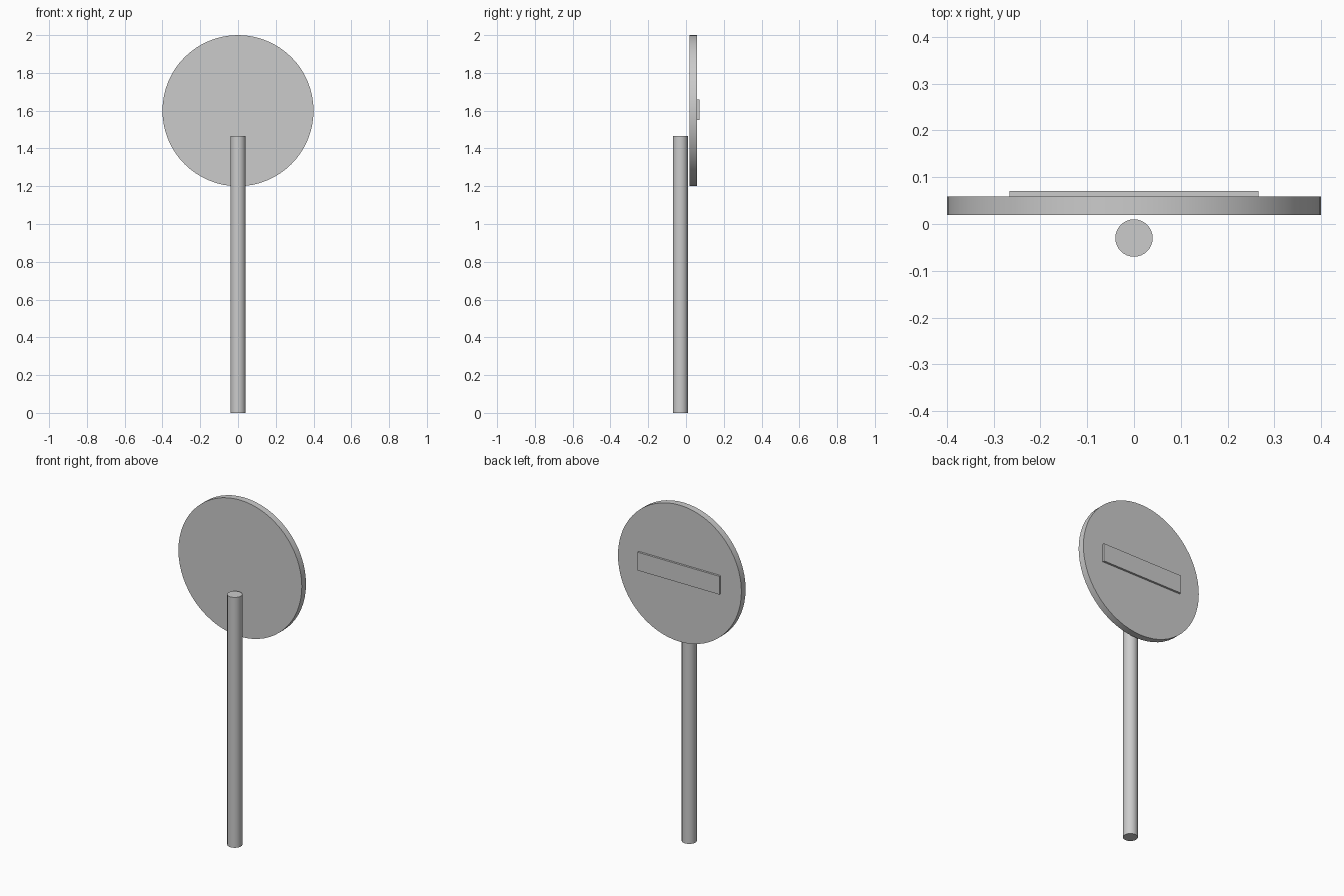
import bpy
import math

if "Cube" in bpy.data.objects:
    bpy.data.objects.remove(bpy.data.objects["Cube"])


def cylinder(name, radius, depth, location, rotation=(0, 0, 0), sides=64):
    bpy.ops.mesh.primitive_cylinder_add(vertices=sides, radius=radius, depth=depth,
                                        location=location, rotation=rotation)
    obj = bpy.context.object
    obj.name = name
    bpy.ops.object.shade_smooth_by_angle(angle=math.radians(30))
    return obj


# Upright pole
POLE_HEIGHT = 1.467
cylinder("pole", 0.04, POLE_HEIGHT, (0, -0.03, POLE_HEIGHT / 2), sides=32)

# Round sign plate, standing just behind the pole
cylinder("sign_plate", 0.4, 0.039, (0, 0.039, 1.6), (math.pi / 2, 0, 0))

# Raised horizontal bar on the plate face
bpy.ops.mesh.primitive_cube_add(size=1, location=(0, 0.0635, 1.605))
bar = bpy.context.object
bar.name = "sign_bar"
bar.scale = (0.532, 0.014, 0.107)
bpy.ops.object.transform_apply(location=False, rotation=False, scale=True)
